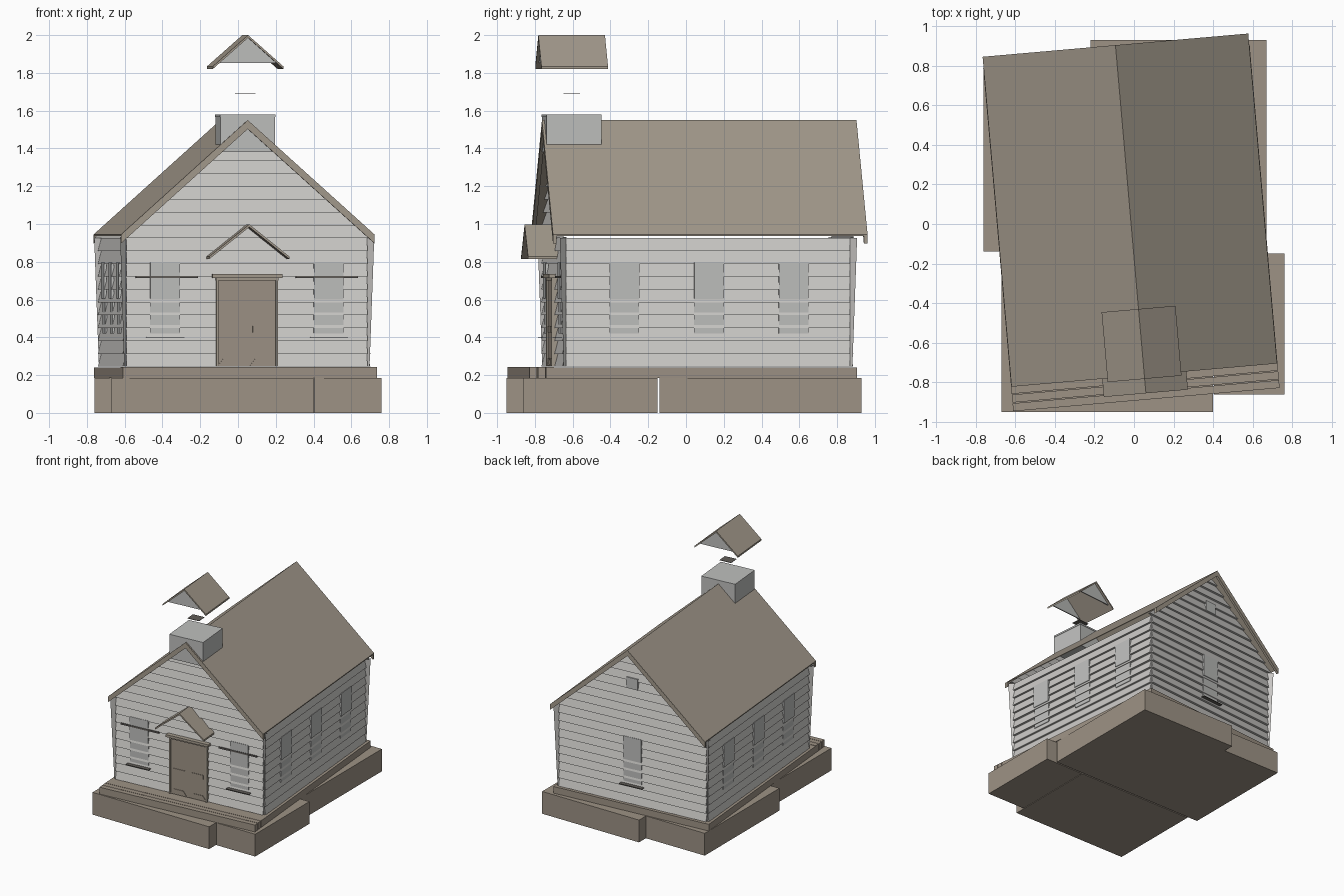
import bpy, bmesh, math
from mathutils import Matrix, Vector

cube = bpy.data.objects.get("Cube")
if cube:
    bpy.data.objects.remove(cube, do_unlink=True)


def material(name, rgb):
    m = bpy.data.materials.new(name)
    m.use_nodes = True
    m.diffuse_color = (*rgb, 1)
    m.node_tree.nodes["Principled BSDF"].inputs["Base Color"].default_value = (*rgb, 1)
    return m


SIDING = material("white siding", (0.59, 0.58, 0.56))
PANE = material("pale grey", (0.52, 0.525, 0.515))
ROOF = material("roof brown", (0.37, 0.325, 0.265))
STONE = material("foundation brown", (0.34, 0.29, 0.235))
DARK = material("shadow brown", (0.12, 0.11, 0.10))

# The building stands slightly turned on its foundation
HOUSE = Matrix.Translation((-0.02, 0.06, 0)) @ Matrix.Rotation(math.radians(5), 4, 'Z')
HALF_W, HALF_L = 0.64, 0.755
FLOOR, WALL_TOP, RIDGE = 0.245, 0.925, 1.55
ROOF_HALF, EAVE = 0.673, 0.945
PITCH = (RIDGE - EAVE) / ROOF_HALF


def finish(name, bm, mat, frame=HOUSE):
    bmesh.ops.recalc_face_normals(bm, faces=bm.faces)
    bm.transform(frame)
    mesh = bpy.data.meshes.new(name)
    bm.to_mesh(mesh)
    bm.free()
    mesh.materials.append(mat)
    obj = bpy.data.objects.new(name, mesh)
    bpy.context.collection.objects.link(obj)
    return obj


def box(name, x, y, z, mat, frame=HOUSE):
    bm = bmesh.new()
    size = [b - a for a, b in (x, y, z)]
    mid = [(a + b) / 2 for a, b in (x, y, z)]
    bmesh.ops.create_cube(bm, size=1, matrix=Matrix.Translation(mid) @ Matrix.Diagonal((*size, 1)))
    return finish(name, bm, mat, frame)


def prism(name, outline, y0, y1, mat, frame=HOUSE):
    """Extrude an x-z outline along y."""
    bm = bmesh.new()
    face = bm.faces.new([bm.verts.new((x, y0, z)) for x, z in outline])
    new = bmesh.ops.extrude_face_region(bm, geom=[face])["geom"]
    bmesh.ops.translate(bm, vec=(0, y1 - y0, 0),
                        verts=[v for v in new if isinstance(v, bmesh.types.BMVert)])
    return finish(name, bm, mat, frame)


def chevron(name, half, peak, eave, thick, y0, y1, mat, x=0):
    prism(name, [(x - half, eave), (x, peak), (x + half, eave), (x + half, eave - thick),
                 (x, peak - thick), (x - half, eave - thick)], y0, y1, mat)


def clapboards(name, half, z0, z1, frame, gable=False):
    """Sawtooth siding facing -y; the gable version is trimmed to the roof."""
    rows = 10 if not gable else 9
    step = (z1 - z0) / rows
    bm = bmesh.new()
    for i in range(rows):
        z = z0 + i * step
        a, b, c, d = [bm.verts.new(p) for p in ((-half, 0, z), (half, 0, z),
                                                (half, -0.018, z), (-half, -0.018, z))]
        e, f = bm.verts.new((half, 0, z + step)), bm.verts.new((-half, 0, z + step))
        for loop in ((a, b, c, d), (d, c, e, f), (b, e, c), (a, d, f)):
            bm.faces.new(loop)
    if gable:
        for side in (-1, 1):
            bmesh.ops.bisect_plane(bm, geom=bm.verts[:] + bm.edges[:] + bm.faces[:],
                                   plane_co=(0, 0, RIDGE - 0.015), clear_outer=True,
                                   plane_no=(side * PITCH, 0, 1))
    return finish(name, bm, SIDING, frame)


def wall_frame(angle, distance):
    return HOUSE @ Matrix.Rotation(math.radians(angle), 4, 'Z') @ Matrix.Translation((0, -distance, 0))


def window(name, x, frame):
    w, low, mid, top = 0.079, 0.42, 0.605, 0.795
    box(name + "_upper_sash", (x - w, x + w), (-0.02, -0.005), (mid, top), PANE, frame)
    box(name + "_lower_sash", (x - w, x + w), (-0.014, -0.004), (low, mid), PANE, frame)


# Foundation: four offset blocks
for name, x, y in (("front_right", (-0.67, 0.40), (-0.95, -0.15)),
                   ("front_left", (0.405, 0.76), (-0.86, -0.15)),
                   ("back_right", (-0.76, -0.22), (-0.14, 0.84)),
                   ("back_left", (-0.22, 0.67), (-0.14, 0.93))):
    box("foundation_" + name, x, y, (0, 0.185), STONE, Matrix())

# Floor slab and the front step planks
box("floor_slab", (-0.675, 0.675), (-0.82, 0.79), (0.185, 0.24), STONE)
for i in range(3):
    y = -0.95 + i * 0.044
    box(f"step_plank_{i + 1}", (-0.675, 0.675), (y, y + 0.04), (0.185, 0.242), STONE)

# Walls with their windows
walls = {"front": (0, HALF_L, HALF_W, (-0.435, 0.435)),
         "back": (180, HALF_L, HALF_W, (0,)),
         "left": (90, HALF_W, HALF_L, (-0.445, 0.005, 0.455)),
         "right": (-90, HALF_W, HALF_L, (-0.455, -0.005, 0.445))}
for side, (angle, distance, half, spots) in walls.items():
    frame = wall_frame(angle, distance)
    clapboards(side + "_wall", half, FLOOR, WALL_TOP, frame)
    for n, x in enumerate(spots):
        window(f"{side}_window_{n + 1}", x, frame)
    if side in ("front", "back"):
        clapboards(side + "_gable", ROOF_HALF, WALL_TOP, RIDGE - 0.01, frame, True)
        for n, x in enumerate(spots):
            box(f"{side}_sill_{n + 1}", (x - 0.1, x + 0.1), (-0.045, -0.01),
                (0.398, 0.403), DARK, frame)
box("back_gable_vent", (-0.05, 0.05), (-0.022, 0), (1.20, 1.29), PANE, wall_frame(180, HALF_L))

# Tapered corner slips
for sx in (-1, 1):
    for sy in (-1, 1):
        bm = bmesh.new()
        pts = ((0, FLOOR), (0.012, FLOOR), (0.035, WALL_TOP), (0, WALL_TOP))
        bm.faces.new([bm.verts.new((sx * (HALF_W + d), sy * (HALF_L + d), z)) for d, z in pts])
        finish("corner_slip", bm, SIDING)

# Door, its surround and panels
front = wall_frame(0, HALF_L)
box("door", (-0.158, 0.158), (-0.026, 0), (FLOOR, 0.705), STONE, front)
box("door_lintel", (-0.185, 0.185), (-0.05, 0), (0.715, 0.735), ROOF, front)
box("door_head", (-0.165, 0.165), (-0.035, 0), (0.70, 0.715), ROOF, front)
for s in (-1, 1):
    box("door_jamb", (s * 0.158 - 0.006, s * 0.158 + 0.006), (-0.034, 0), (FLOOR, 0.705), ROOF, front)
    box("door_panel", (s * 0.08 - 0.05, s * 0.08 + 0.05), (-0.03, -0.02), (0.425, 0.46), STONE, front)
    foot = [(s * 0.015, 0.25), (s * 0.045, 0.29), (s * 0.125, 0.29), (s * 0.155, 0.25)]
    prism("door_foot_panel", foot, -0.03, -0.02, STONE, front)
    box("front_rail", (s * 0.425 - 0.165, s * 0.425 + 0.165), (-0.024, 0), (0.713, 0.726), DARK, front)

# Main roof with rake boards
chevron("main_roof", ROOF_HALF, RIDGE, EAVE, 0.008, -0.825, 0.845, ROOF)
chevron("front_rake", ROOF_HALF, RIDGE - 0.002, EAVE - 0.002, 0.045, -0.826, -0.806, ROOF)
chevron("back_rake", ROOF_HALF, RIDGE - 0.002, EAVE - 0.002, 0.045, 0.826, 0.846, ROOF)

# Porch canopy
chevron("porch_canopy", 0.213, 0.998, 0.828, 0.014, -0.918, -0.735, ROOF)

# Belfry base, floating belfry roof and the small plate between them
Y = -0.668
box("belfry_base", (-0.145, 0.145), (Y - 0.145, Y + 0.145), (1.38, 1.572), PANE)
box("belfry_cap", (-0.147, 0.147), (Y - 0.147, Y + 0.147), (1.566, 1.58), PANE)
prism("belfry_plate", [(-0.05, 1.69), (0.05, 1.69), (0.05, 1.693), (-0.05, 1.693)],
      Y - 0.04, Y + 0.04, DARK)
chevron("belfry_roof", 0.187, 2.0, 1.835, 0.014, Y - 0.177, Y + 0.177, ROOF)
for s in (-1, 1):
    prism("belfry_gable", [(-0.15, 1.853), (0, 1.986), (0.15, 1.853)],
          Y + s * 0.16, Y + s * 0.152, PANE)
